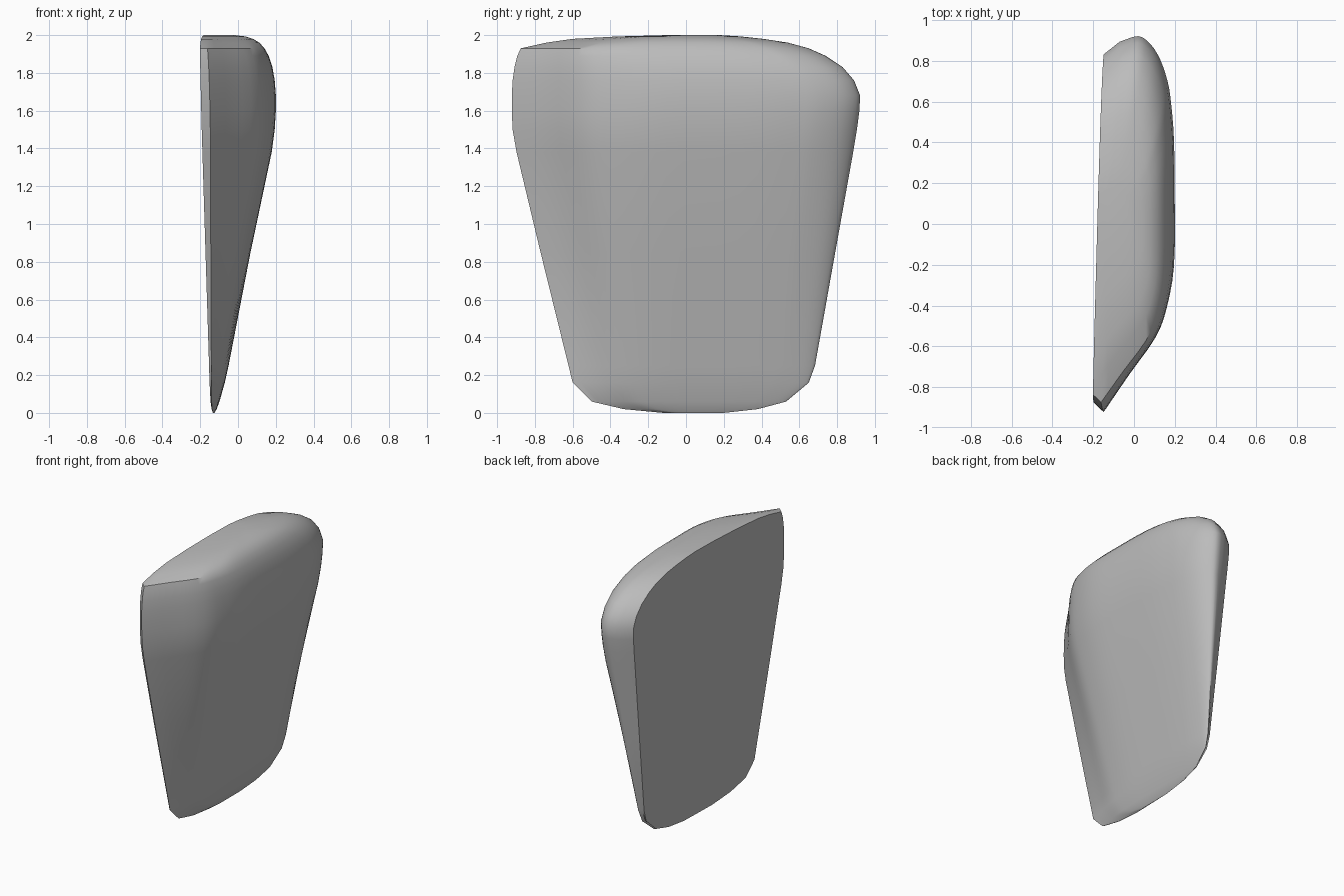
import bpy, bmesh, math
from mathutils import Vector

cube = bpy.data.objects.get("Cube")
if cube:
    bpy.data.objects.remove(cube, do_unlink=True)

# One plain grey
grey = bpy.data.materials.new("plain_grey")
grey.use_nodes = True
colour = (0.5, 0.5, 0.5, 1)
grey.diffuse_color = colour
grey.node_tree.nodes["Principled BSDF"].inputs["Base Color"].default_value = colour

# Horizontal levels: height, front y, back y, outermost x
LEVELS = [(0, -.12, .2, -.125), (.02, -.33, .38, -.113), (.06, -.5, .53, -.098),
          (.16, -.6, .65, -.07), (.25, -.622, .683, -.05), (.85, -.77, .79, .066),
          (1.38, -.897, .885, .178), (1.5, -.918, .905, .194), (1.6, -.922, .918, .2),
          (1.68, -.922, .922, .2), (1.76, -.918, .89, .194), (1.83, -.908, .83, .182),
          (1.89, -.893, .74, .162), (1.93, -.875, .65, .14), (1.96, -.74, .54, .113),
          (1.98, -.6, .41, .08), (1.993, -.36, .29, .04), (2, -.1, .18, -.02)]

# Cross-section bulge: (position from front to back, share of thickness)
BULGE = [(0, .12), (.1, .43), (.2, .76), (.28, .9), (.39, .99), (.55, 1), (.72, .99),
         (.82, .95), (.88, .9), (.94, .79), (.98, .65), (1, .48), (.985, .22)]


def flat_side(y, z):
    """x of the tilted flat side."""
    return -.13 + .028 * y - .025 * z


def smooth_path(points, steps):
    """Catmull-Rom curve through the points."""
    p = [Vector(q) for q in points]
    p = [p[0] * 2 - p[1]] + p + [p[-1] * 2 - p[-2]]
    out = []
    for a, b, c, d in zip(p, p[1:], p[2:], p[3:]):
        for i in range(steps):
            t = i / steps
            out.append(((b * 2) + (c - a) * t + (a * 2 - b * 5 + c * 4 - d) * t ** 2
                        + (b * 3 - a - c * 3 + d) * t ** 3) / 2)
    return out + [p[-2]]


curve = smooth_path(BULGE, 3)


def section(z, front, back, outer):
    thick = outer - flat_side(0, z)
    ring = [(front + .12 * thick, 0)]
    ring += [(front + (back - front) * v, w) for v, w in curve]
    ring.append((back - .24 * thick, 0))
    return [(flat_side(y, z) * (1 - w) + outer * w, y, z) for y, w in ring]


# Wedge body, lofted from the levels
bm = bmesh.new()
rings = [[bm.verts.new(co) for co in section(*lv)] for lv in LEVELS]
n = len(rings[0])
for low, high in zip(rings, rings[1:]):
    for i in range(n):
        j = (i + 1) % n
        bm.faces.new((low[i], low[j], high[j], high[i]))
bm.faces.new(rings[0][::-1])
bm.faces.new(rings[-1])
bmesh.ops.recalc_face_normals(bm, faces=bm.faces)

mesh = bpy.data.meshes.new("wedge_body")
bm.to_mesh(mesh)
bm.free()
mesh.materials.append(grey)
body = bpy.data.objects.new("wedge_body", mesh)
bpy.context.collection.objects.link(body)
bpy.context.view_layer.objects.active = body
body.select_set(True)
bpy.ops.object.shade_smooth_by_angle(angle=math.radians(42))
